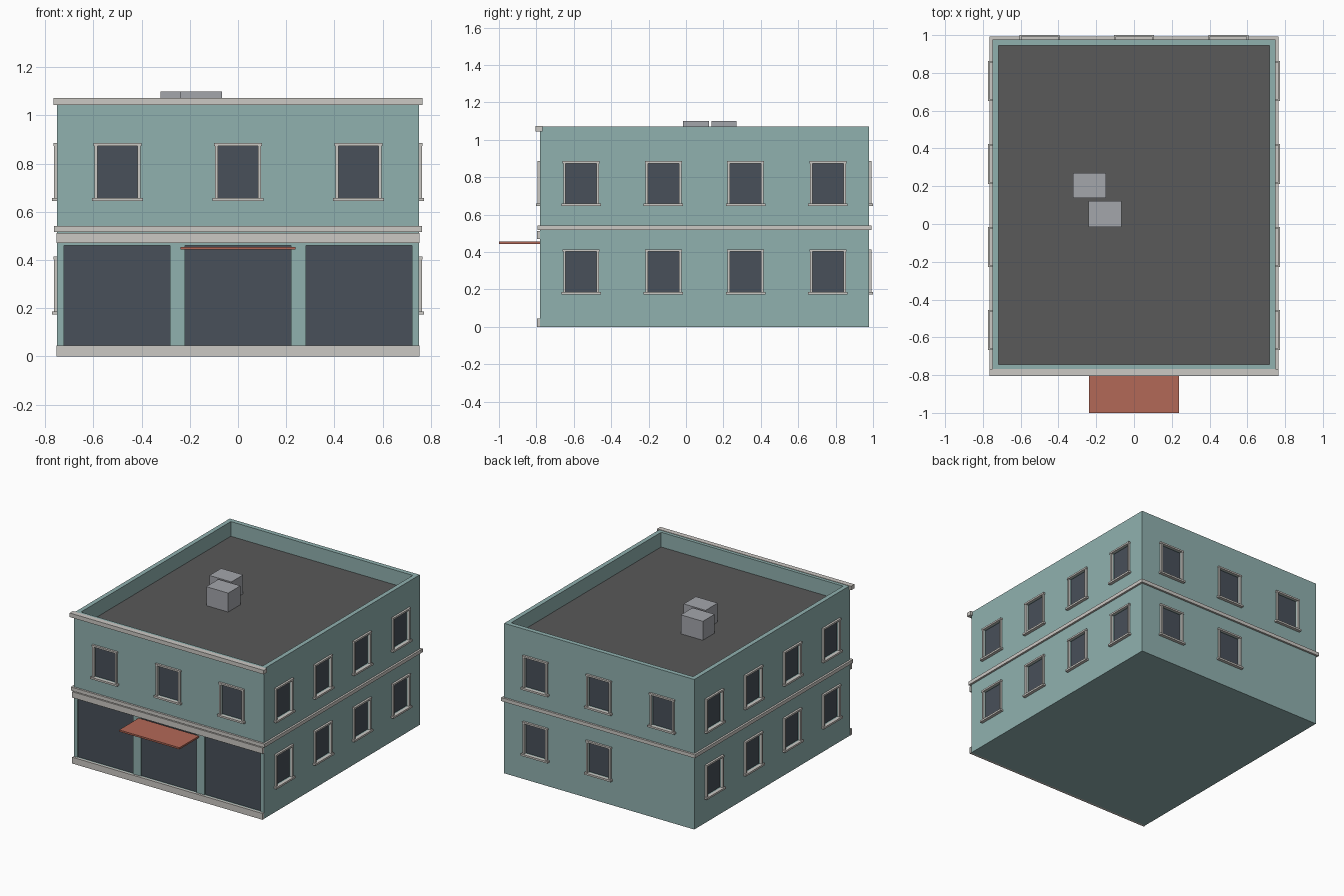
import bpy, bmesh
from math import radians
from mathutils import Matrix, Vector

if "Cube" in bpy.data.objects:
    bpy.data.objects.remove(bpy.data.objects["Cube"])

W, Y0, Y1, H = 0.75, -0.78, 0.978, 1.07      # half width, front, back, height
YC, D = (Y0 + Y1) / 2, (Y1 - Y0) / 2
ROOF, REC = 0.965, 0.012                     # roof level, glass recess


def material(name, r, g, b):
    m = bpy.data.materials.new(name)
    m.diffuse_color = (r, g, b, 1)
    m.use_nodes = True
    m.node_tree.nodes["Principled BSDF"].inputs["Base Color"].default_value = m.diffuse_color
    return m


TEAL = material("teal_wall", 0.28, 0.44, 0.43)
TRIM = material("stone_trim", 0.60, 0.58, 0.55)
GLASS = material("dark_glass", 0.065, 0.08, 0.10)
ROOFM = material("roof_felt", 0.10, 0.10, 0.10)
RED = material("awning_red", 0.45, 0.14, 0.095)
METAL = material("unit_grey", 0.37, 0.38, 0.41)


def boxes(name, spans, mat=None, mx=Matrix()):
    """One object from boxes given as (x0, x1, y0, y1, z0, z1)."""
    bm = bmesh.new()
    for x0, x1, y0, y1, z0, z1 in spans:
        c = Vector(((x0 + x1) / 2, (y0 + y1) / 2, (z0 + z1) / 2))
        s = Matrix.Diagonal((x1 - x0, y1 - y0, z1 - z0, 1))
        bmesh.ops.create_cube(bm, size=1, matrix=mx @ Matrix.Translation(c) @ s)
    me = bpy.data.meshes.new(name)
    bm.to_mesh(me)
    bm.free()
    ob = bpy.data.objects.new(name, me)
    bpy.context.collection.objects.link(ob)
    if mat:
        me.materials.append(mat)
    return ob


def wall(x, y, angle):
    """Wall space: x runs along the wall, -y points outwards."""
    return Matrix.Translation((x, y, 0)) @ Matrix.Rotation(radians(angle), 4, "Z")


FRONT, RIGHT = wall(0, Y0, 0), wall(W, YC, 90)
BACK, LEFT = wall(0, Y1, 180), wall(-W, YC, -90)

# Solid body
body = boxes("building_body", [(-W, W, Y0, Y1, 0, H)], TEAL)


def cut(spans, mx=Matrix()):
    cutter = boxes("cutter", spans, TEAL, mx)
    cutter.hide_render = True
    mod = body.modifiers.new("cut", "BOOLEAN")
    mod.operation, mod.solver, mod.object = "DIFFERENCE", "EXACT", cutter
    bpy.context.view_layer.objects.active = body
    bpy.ops.object.modifier_apply(modifier=mod.name)
    bpy.data.objects.remove(cutter)


# Parapet recess and roof surface
IN = (-W + 0.032, W - 0.032, Y0 + 0.035, Y1 - 0.033)
cut([(*IN, ROOF - 0.004, H + 0.1)])
boxes("roof_deck", [(*IN, ROOF - 0.004, ROOF)], ROOFM)

# Windows: glass, jambs, head and sill
LOW, HIGH = 0.186, 0.658
cells = [-D + D / 4 + i * D / 2 for i in range(4)]
bays = (-0.5, 0, 0.5)
sides = {
    "front": (FRONT, [(u, HIGH) for u in bays]),
    "back": (BACK, [(u, HIGH) for u in bays] + [(-0.5, LOW), (0, LOW)]),
    "right": (RIGHT, [(u, z) for u in cells for z in (LOW, HIGH)]),
    "left": (LEFT, [(u, z) for u in cells for z in (LOW, HIGH)]),
}
for side, (mx, spots) in sides.items():
    holes, panes = [], []
    for u, z in spots:
        a, b, t = u - 0.083, u + 0.083, z + 0.216
        holes.append((a, b, -0.1, REC, z, t))
        panes.append((a, b, REC - 0.003, REC, z, t))
        boxes(side + "_window_frame", [
            (a - 0.013, a, -0.013, 0, z, t),
            (b, b + 0.013, -0.013, 0, z, t),
            (a - 0.016, b + 0.016, -0.015, 0, t, t + 0.012),
            (a - 0.023, b + 0.023, -0.022, 0, z - 0.013, z)], TRIM, mx)
    cut(holes, mx)
    boxes(side + "_window_glass", panes, GLASS, mx)

# Shop front openings and glass
shop = [(u - 0.22, u + 0.22) for u in (-0.502, 0, 0.502)]
cut([(a, b, -0.1, REC, 0.045, 0.46) for a, b in shop], FRONT)
boxes("shop_glass", [(a, b, REC - 0.003, REC, 0.045, 0.46) for a, b in shop],
      GLASS, FRONT)

# Front trim: plinth, shop fascia, cornice
boxes("plinth", [(-W - 0.002, W + 0.002, -0.016, 0, 0, 0.045)], TRIM, FRONT)
boxes("shop_fascia", [(-W - 0.002, W + 0.002, -0.016, 0, 0.47, 0.512)], TRIM, FRONT)
boxes("cornice", [(-W - 0.016, W + 0.016, -0.024, 0.012, 1.044, 1.073)], TRIM, FRONT)

# String course around all four walls
P = 0.014
for mx, half in ((FRONT, W + P), (BACK, W + P), (LEFT, D), (RIGHT, D)):
    boxes("string_course", [(-half, half, -P, 0, 0.517, 0.542)], TRIM, mx)

# Awning over the door
boxes("awning", [(-0.238, 0.238, -1, Y0, 0.443, 0.455)], RED)

# Rooftop units
boxes("roof_unit_back", [(-0.322, -0.148, 0.137, 0.27, ROOF, 1.10)], METAL)
boxes("roof_unit_front", [(-0.24, -0.067, -0.015, 0.122, ROOF, 1.10)], METAL)
